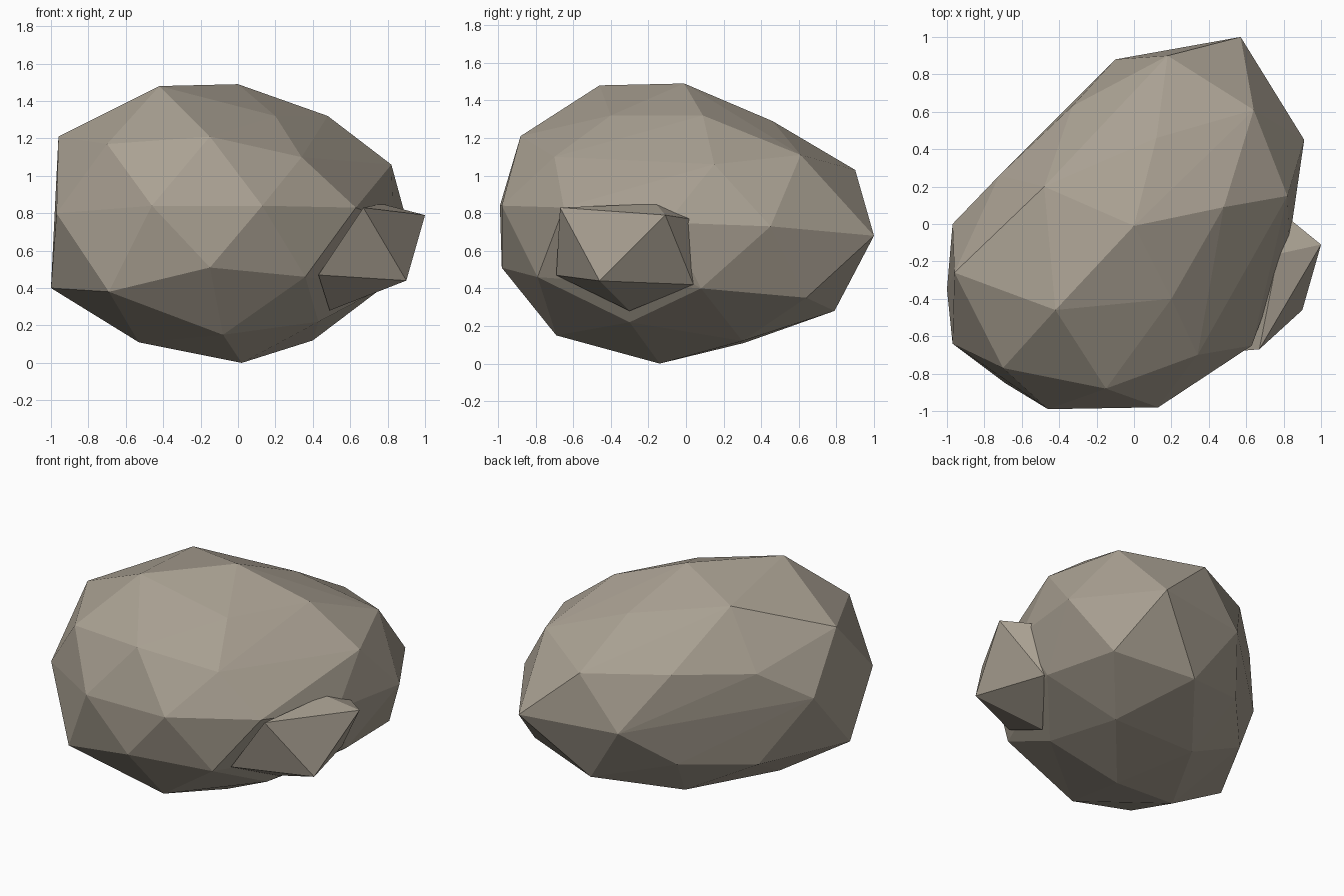
import bpy
import bmesh

# Start without the default object
default_object = bpy.data.objects.get("Cube")
if default_object is not None:
    bpy.data.objects.remove(default_object, do_unlink=True)


def make_material(name, color):
    material = bpy.data.materials.new(name)
    material.use_nodes = True
    material.diffuse_color = color
    shader = next(node for node in material.node_tree.nodes
                  if node.type == "BSDF_PRINCIPLED")
    shader.inputs["Base Color"].default_value = color
    shader.inputs["Roughness"].default_value = 1
    return material


def make_stone(name, corner_rings, material):
    """Chisel a faceted stone by wrapping a hull around rings of corners."""
    bm = bmesh.new()
    for ring in corner_rings:
        for corner in ring:
            bm.verts.new(corner)

    # Wrap the corners and drop any that fall inside the stone
    hull = bmesh.ops.convex_hull(bm, input=list(bm.verts), use_existing_faces=False)
    loose = {item for item in hull["geom_interior"] + hull["geom_unused"]
             if isinstance(item, bmesh.types.BMVert)}
    bmesh.ops.delete(bm, geom=list(loose), context="VERTS")
    bmesh.ops.recalc_face_normals(bm, faces=list(bm.faces))

    # Keep every facet flat
    for face in bm.faces:
        face.smooth = False

    mesh = bpy.data.meshes.new(name)
    bm.to_mesh(mesh)
    bm.free()
    mesh.materials.append(material)
    stone = bpy.data.objects.new(name, mesh)
    bpy.context.scene.collection.objects.link(stone)
    return stone


stone_color = make_material("warm grey stone", (.4, .355, .29, 1))

# Large boulder: corner rings from the crown down to the underside
crown = [(0, -.01, 1.49), (-.42, -.46, 1.48), (.2, -.4, 1.32),
         (.48, .09, 1.32), (.12, .46, 1.29), (-.48, .2, 1.4)]
shoulder = [(-.15, -.88, 1.21), (.34, -.7, 1.1), (-.7, -.77, 1.17),
            (-.96, -.26, 1.21), (.82, .15, 1.06), (.64, .61, 1.11),
            (.18, .9, 1.03), (-.33, .63, 1.05), (-.72, .26, 1.02)]
waist = [(-.46, -.99, .84), (.13, -.98, .84), (.63, -.65, .83),
         (.83, -.1, .75), (.91, .45, .73), (.57, 1, .68),
         (-.1, .88, .68), (-.97, 0, .82), (-.97, -.64, .8)]
skirt = [(-.15, -.98, .51), (.36, -.79, .46), (-.69, -.85, .38),
         (-1, -.35, .4), (-.69, .2, .37), (-.34, .58, .42),
         (.17, .79, .28), (.7, .64, .35), (.77, .08, .4)]
underside = [(-.08, -.69, .15), (.43, -.3, .22), (.4, .3, .12),
             (-.21, .31, .11), (-.53, -.26, .11), (.02, -.14, 0)]
make_stone("large_boulder", [crown, shoulder, waist, skirt, underside], stone_color)

# Small stone lodged in the side of the boulder
ledge = [(.67, -.67, .83), (1, -.11, .79), (.77, -.16, .85), (.84, .02, .77)]
foot = [(.9, -.46, .44), (.43, -.69, .47), (.49, -.3, .28), (.76, .04, .42)]
make_stone("small_side_stone", [ledge, foot], stone_color)
